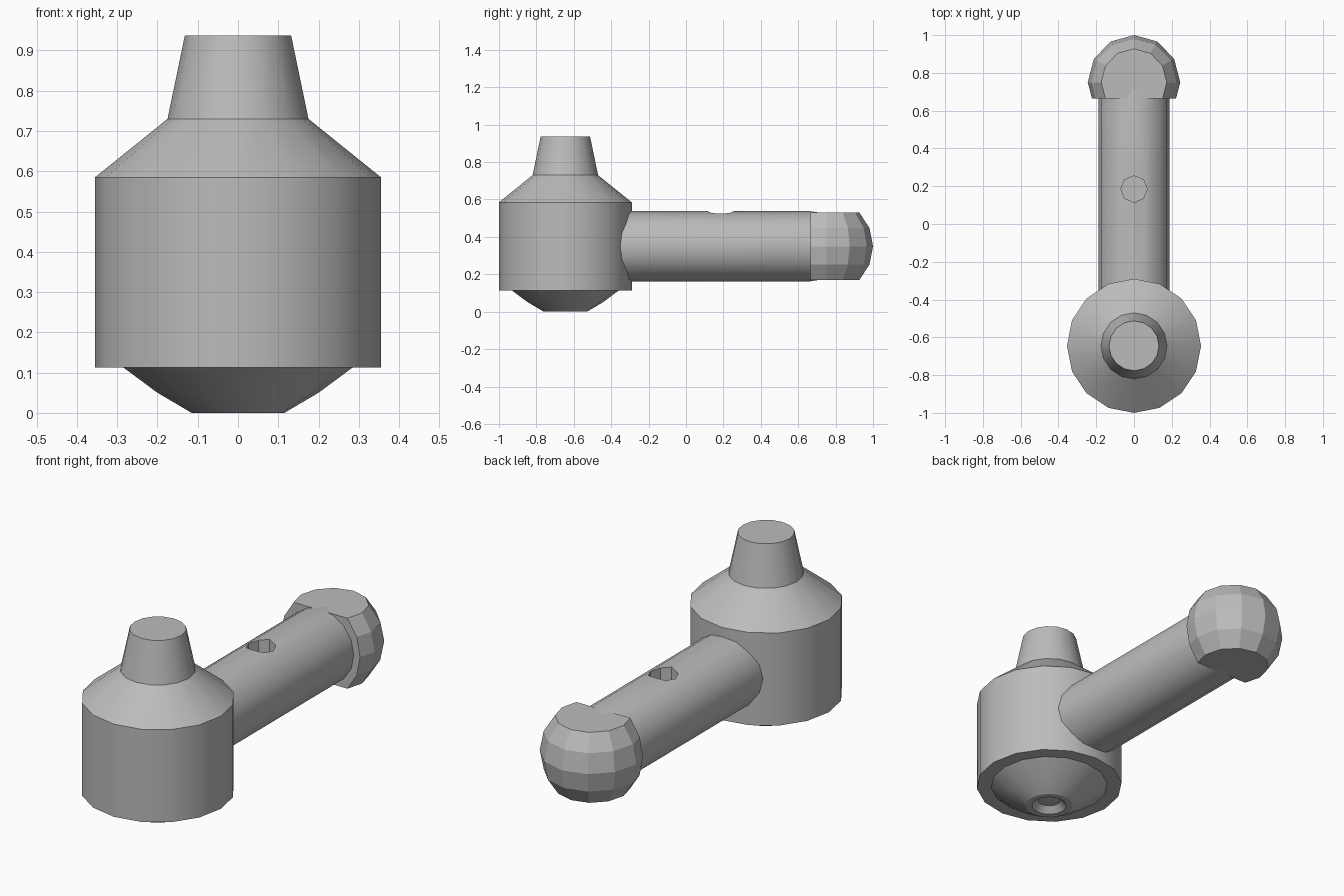
import bpy, bmesh, math
from mathutils import Matrix, Vector

cube = bpy.data.objects.get("Cube")
if cube:
    bpy.data.objects.remove(cube, do_unlink=True)

grey = bpy.data.materials.new("plain grey")
grey.use_nodes = True
grey.diffuse_color = (0.5, 0.5, 0.5, 1)
bsdf = grey.node_tree.nodes["Principled BSDF"]
bsdf.inputs["Base Color"].default_value = (0.5, 0.5, 0.5, 1)
bsdf.inputs["Roughness"].default_value = 0.6


def add_object(name, bm, matrix):
    bmesh.ops.recalc_face_normals(bm, faces=bm.faces)
    mesh = bpy.data.meshes.new(name)
    bm.to_mesh(mesh)
    bm.free()
    mesh.transform(matrix)
    mesh.materials.append(grey)
    obj = bpy.data.objects.new(name, mesh)
    bpy.context.collection.objects.link(obj)
    return obj


def lathe(name, profile, sides, matrix):
    """Turn (radius, height) pairs around z and cap both ends."""
    bm = bmesh.new()
    rings = []
    for r, z in profile:
        angles = [2 * math.pi * i / sides for i in range(sides)]
        rings.append([bm.verts.new((r * math.cos(a), r * math.sin(a), z)) for a in angles])
    for low, high in zip(rings, rings[1:]):
        for i in range(sides):
            j = (i + 1) % sides
            bm.faces.new((low[i], low[j], high[j], high[i]))
    bm.faces.new(rings[0])
    bm.faces.new(rings[-1])
    return add_object(name, bm, matrix)


def smooth(obj, degrees):
    bpy.ops.object.select_all(action='DESELECT')
    obj.select_set(True)
    bpy.context.view_layer.objects.active = obj
    bpy.ops.object.shade_smooth_by_angle(angle=math.radians(degrees))


# Turned body: recessed socket, domed underside, drum, shoulder and neck
body = lathe("body", [
    (0.054, 0.03), (0.084, 0), (0.115, 0), (0.2, 0.05), (0.285, 0.113),
    (0.355, 0.113), (0.355, 0.585), (0.175, 0.73), (0.132, 0.937),
], 16, Matrix.Translation((0, -0.645, 0)))
smooth(body, 26)

# Round arm pointing back, tapering where it enters the knob
along_y = Matrix.Translation((0, 0, 0.35)) @ Matrix.Rotation(-math.pi / 2, 4, 'X')
arm = lathe("arm", [(0.188, -0.5), (0.188, 0.66), (0.177, 0.73)], 16, along_y)

# Blind hole in the top of the arm
cutter = lathe("hole_cutter", [(0.07, 0.4), (0.07, 0.7)], 8, Matrix.Translation((0, 0.185, 0)))
cutter.hide_render = True
cutter.hide_set(True)
cut = arm.modifiers.new("hole", 'BOOLEAN')
cut.operation = 'DIFFERENCE'
cut.solver = 'EXACT'
cut.object = cutter
smooth(arm, 26)

# Ball knob with flat top, bottom and front
bm = bmesh.new()
bmesh.ops.create_uvsphere(bm, u_segments=12, v_segments=8, radius=0.25)
for point, normal in (((0, 0, 0.176), (0, 0, 1)), ((0, 0, -0.176), (0, 0, -1)),
                      ((0, -0.085, 0), (0, -1, 0))):
    geom = bm.verts[:] + bm.edges[:] + bm.faces[:]
    cut_geom = bmesh.ops.bisect_plane(bm, geom=geom, plane_co=Vector(point),
                                      plane_no=Vector(normal), clear_outer=True)["geom_cut"]
    edges = [e for e in cut_geom if isinstance(e, bmesh.types.BMEdge)]
    bmesh.ops.holes_fill(bm, edges=edges, sides=0)
add_object("knob", bm, Matrix.Translation((0, 0.75, 0.35)) @ Matrix.Diagonal((0.98, 1, 1.02, 1)))
